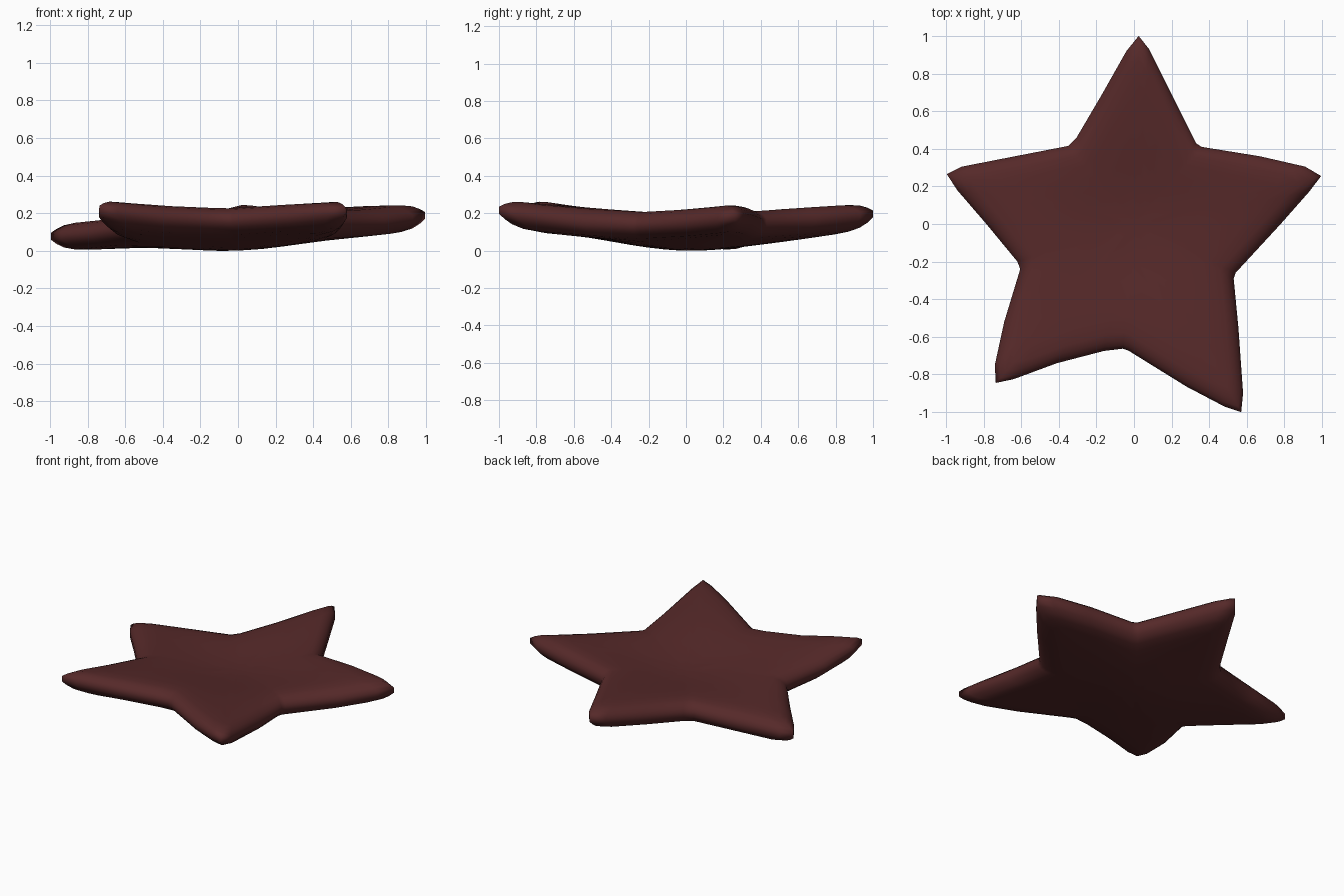
import bpy, bmesh, math

if "Cube" in bpy.data.objects:
    bpy.data.objects.remove(bpy.data.objects["Cube"])

# Star outline seen from above, counter-clockwise from the back tip
outline = [
    (0.02, 1.0), (-0.045, 0.92), (-0.175, 0.69), (-0.31, 0.46), (-0.355, 0.415),
    (-0.69, 0.35), (-0.92, 0.305), (-1.0, 0.265), (-0.945, 0.18), (-0.79, 0.0),
    (-0.625, -0.20), (-0.61, -0.24), (-0.695, -0.52), (-0.745, -0.75),
    (-0.74, -0.845), (-0.645, -0.825), (-0.415, -0.74), (-0.165, -0.675),
    (-0.065, -0.663), (-0.035, -0.673), (0.275, -0.865), (0.475, -0.97),
    (0.565, -1.0), (0.575, -0.9), (0.55, -0.55), (0.525, -0.29), (0.535, -0.26),
    (0.775, 0.0), (0.925, 0.17), (0.99, 0.255), (0.905, 0.305), (0.665, 0.36),
    (0.355, 0.41), (0.325, 0.43), (0.195, 0.69), (0.075, 0.93)]

# Cross-section: (scale of outline, half thickness)
profile = [(0.15, 0.08), (0.3, 0.08), (0.45, 0.08), (0.6, 0.079), (0.75, 0.077),
           (0.87, 0.071), (0.93, 0.059), (0.97, 0.040), (1.0, 0.018)]


def bend(x, y):
    """Height of the middle surface: cupped, with arms levelling off at the tips."""
    r = min(math.hypot(x, y) / 1.05, 1)
    return (0.085 + 0.038 * x - 0.013 * y + 0.047 * x * x + 0.125 * y * y
            + 0.07 * x * y + 0.025 * math.sin(math.pi * r) ** 2)


bm = bmesh.new()


def ring(scale, h):
    return [bm.verts.new((x * scale, y * scale, bend(x * scale, y * scale) + h))
            for x, y in outline]


# Rings run from the top centre, around the rim, to the bottom centre
rings = [ring(s, h) for s, h in profile]
rings += [ring(s, -h) for s, h in reversed(profile)]
n = len(outline)
for a, b in zip(rings, rings[1:]):
    for i in range(n):
        j = (i + 1) % n
        bm.faces.new((a[i], b[i], b[j], a[j]))
for r, h in ((rings[0], 0.08), (rings[-1], -0.08)):
    c = bm.verts.new((0, 0, bend(0, 0) + h))
    for i in range(n):
        bm.faces.new((c, r[i], r[(i + 1) % n]))
bmesh.ops.recalc_face_normals(bm, faces=bm.faces)

# Rest on the ground and centre sideways
low = min(v.co.z for v in bm.verts)
for v in bm.verts:
    v.co.z -= low
    v.co.x += 0.005
for f in bm.faces:
    f.smooth = True

mesh = bpy.data.meshes.new("star_body")
bm.to_mesh(mesh)
bm.free()
star = bpy.data.objects.new("star_body", mesh)
bpy.context.collection.objects.link(star)

mat = bpy.data.materials.new("dark_reddish_brown")
mat.diffuse_color = (0.092, 0.022, 0.022, 1)
mat.use_nodes = True
mat.node_tree.nodes["Principled BSDF"].inputs["Base Color"].default_value = mat.diffuse_color
mesh.materials.append(mat)
